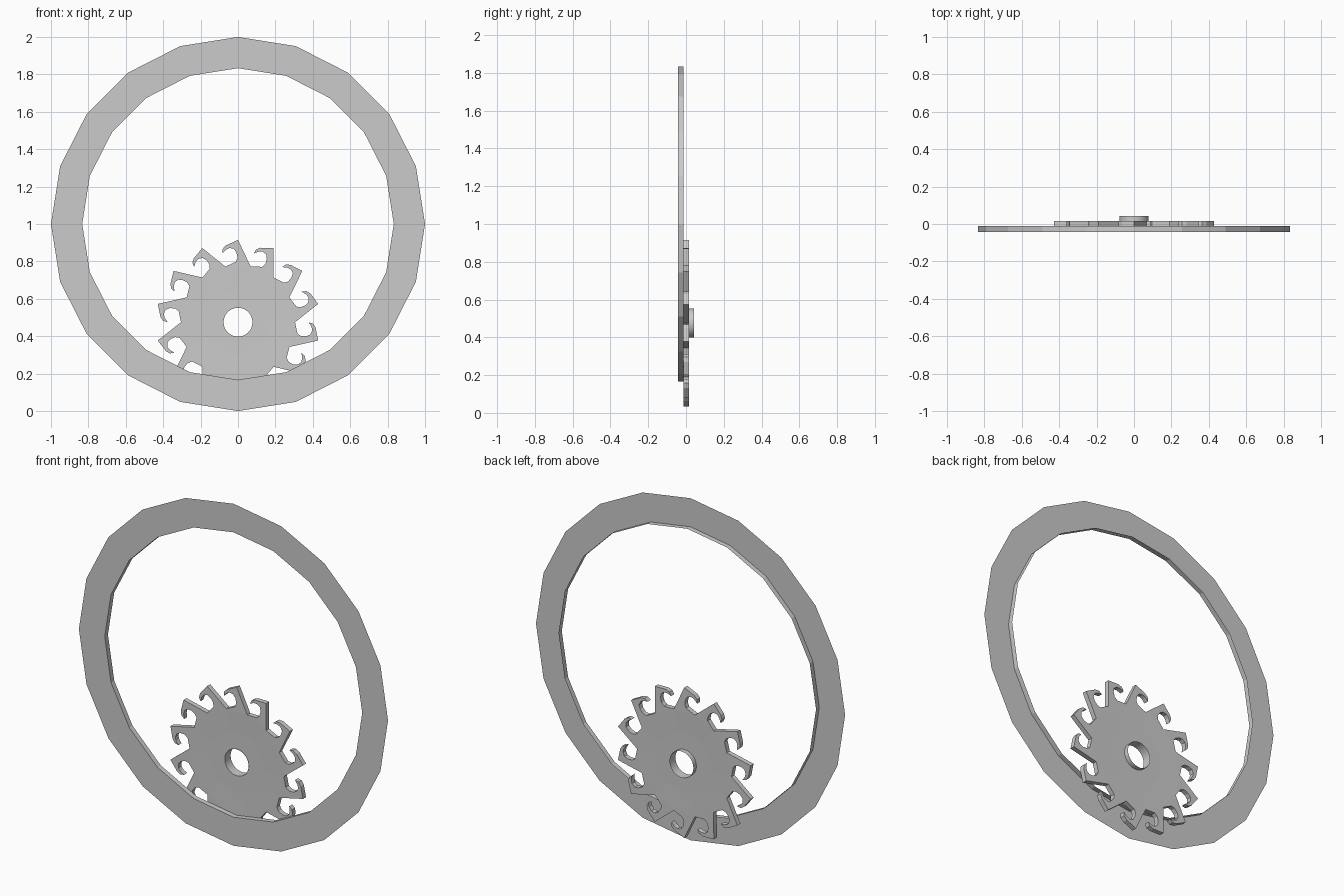
import bpy, bmesh
from math import sin, cos, pi, radians

if "Cube" in bpy.data.objects:
    bpy.data.objects.remove(bpy.data.objects["Cube"])

RING_Z, GEAR_Z = 1.0, 0.475
TEETH, SUB = 14, 4
FRONT, BACK, HUB_BACK, RING_FRONT = -0.012, 0.016, 0.042, -0.042
HOLE_R, PLATE_R, ROOT_R = 0.077, 0.175, 0.305


def finish(name, bm, recalc=True):
    bmesh.ops.remove_doubles(bm, verts=bm.verts, dist=1e-5)
    if recalc:
        bmesh.ops.recalc_face_normals(bm, faces=bm.faces)
    me = bpy.data.meshes.new(name)
    bm.to_mesh(me)
    bm.free()
    ob = bpy.data.objects.new(name, me)
    bpy.context.collection.objects.link(ob)
    return ob


def circle(bm, r, y, z, n):
    """Vertices run clockwise seen from the front, starting at the top."""
    return [bm.verts.new((r * sin(2 * pi * i / n), y, z + r * cos(2 * pi * i / n)))
            for i in range(n)]


def bridge(bm, a, b, smooth=False):
    n = len(a)
    for i in range(n):
        f = bm.faces.new((a[i], a[(i + 1) % n], b[(i + 1) % n], b[i]))
        f.smooth = smooth


# Large 20-sided ring: flat front face with an inner lip going back
bm = bmesh.new()
outer = circle(bm, 1.0, RING_FRONT, RING_Z, 20)
inner = circle(bm, 0.833, RING_FRONT, RING_Z, 20)
lip = circle(bm, 0.833, FRONT, RING_Z, 20)
bridge(bm, inner, outer)
bridge(bm, lip, inner)
finish("outer_ring", bm)

# Hooked tooth outline between its two root points (tooth pointing up)
hook = [(-0.012, 0.323), (-0.003, 0.345), (-0.008, 0.372), (-0.022, 0.392),
        (-0.045, 0.397), (-0.064, 0.388), (-0.083, 0.368), (-0.082, 0.392),
        (-0.064, 0.411), (-0.035, 0.424), (0.0, 0.440)]


def rot(p, a):
    return p[0] * cos(a) + p[1] * sin(a), -p[0] * sin(a) + p[1] * cos(a)


half = pi / TEETH
left_root, right_root = rot((0, ROOT_R), -half), rot((0, ROOT_R), half)
tooth = [left_root] + hook + [right_root]

# Toothed wheel: front and back faces, tooth walls, slightly sunk centre plate
bm = bmesh.new()
n = TEETH * SUB
outlines = []
for y, sink in ((FRONT, 0.002), (BACK, -0.002)):
    plate = [bm.verts.new((PLATE_R * sin(2 * pi * i / n - half), y + sink,
                           GEAR_Z + PLATE_R * cos(2 * pi * i / n - half))) for i in range(n)]
    hole = [bm.verts.new((HOLE_R * sin(2 * pi * i / n - half), y + sink,
                          GEAR_Z + HOLE_R * cos(2 * pi * i / n - half))) for i in range(n)]
    bridge(bm, plate, hole)
    teeth = []
    for k in range(TEETH):
        pts = [rot(p, 2 * half * k) for p in tooth[:-1]]
        teeth.append([bm.verts.new((px, y, GEAR_Z + pz)) for px, pz in pts])
    for k in range(TEETH):
        nxt = teeth[(k + 1) % TEETH][0]
        bm.faces.new(teeth[k] + [nxt])
        arc = [plate[(k * SUB + j) % n] for j in range(SUB + 1)]
        bm.faces.new([teeth[k][0], nxt] + arc[::-1])
    outlines.append([v for t in teeth for v in t])
bridge(bm, outlines[0], outlines[1])
finish("hooked_wheel", bm)

# Hub sleeve through the centre, standing proud at the back
bm = bmesh.new()
bridge(bm, circle(bm, HOLE_R, FRONT, GEAR_Z, n),
       circle(bm, HOLE_R, HUB_BACK, GEAR_Z, n), smooth=True)
finish("hub_sleeve", bm)
